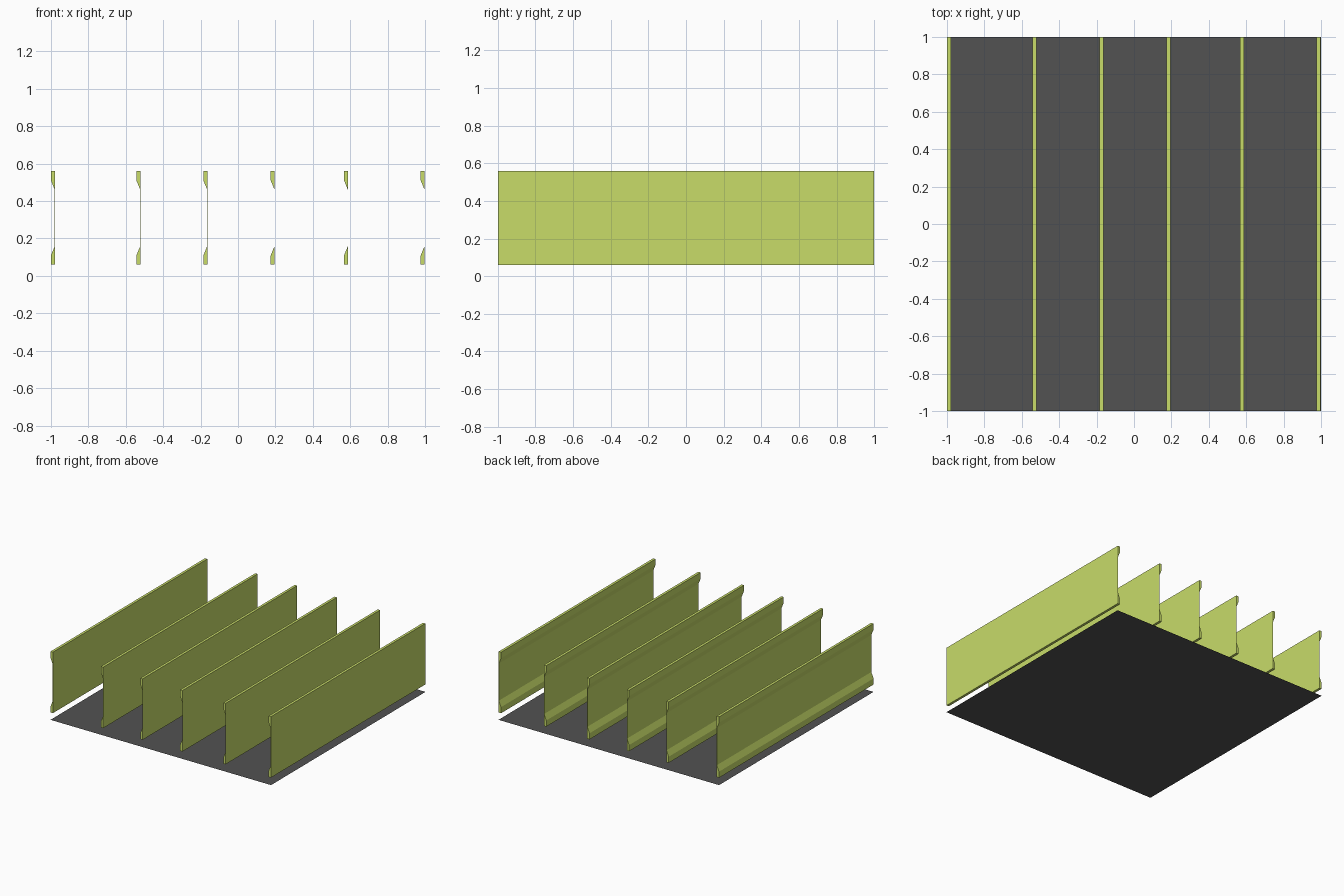
import bpy, bmesh

if "Cube" in bpy.data.objects:
    bpy.data.objects.remove(bpy.data.objects["Cube"])


def material(name, rgb):
    m = bpy.data.materials.new(name)
    m.diffuse_color = (*rgb, 1)
    m.use_nodes = True
    m.node_tree.nodes["Principled BSDF"].inputs["Base Color"].default_value = m.diffuse_color
    return m


def add_object(name, bm, mat):
    mesh = bpy.data.meshes.new(name)
    bmesh.ops.recalc_face_normals(bm, faces=bm.faces)
    bm.to_mesh(mesh)
    bm.free()
    mesh.materials.append(mat)
    obj = bpy.data.objects.new(name, mesh)
    bpy.context.collection.objects.link(obj)
    return obj


green = material("lime_green", (0.577, 0.716, 0.141))
dark = material("dark_grey", (0.084, 0.084, 0.084))

# Flat backing sheet on the ground
bm = bmesh.new()
bmesh.ops.create_grid(bm, x_segments=1, y_segments=1, size=1)
add_object("backing_panel", bm, dark)

# Slat section: flat on the right, thin web with thickened edges on the left
WIDTH, WEB, HALF, MID_Z = 0.021, 0.0012, 0.25, 0.31
half_profile = [(WIDTH, HALF), (0, HALF), (0, 0.2), (WIDTH - WEB, 0.152)]
profile = half_profile + [(x, -z) for x, z in reversed(half_profile)]


def slat(name, left):
    bm = bmesh.new()
    face = bm.faces.new([bm.verts.new((left + x, -1, MID_Z + z)) for x, z in profile])
    ext = bmesh.ops.extrude_face_region(bm, geom=[face], use_keep_orig=True)
    moved = [v for v in ext["geom"] if isinstance(v, bmesh.types.BMVert)]
    bmesh.ops.translate(bm, verts=moved, vec=(0, 2, 0))
    add_object(name, bm, green)


# Row of upright slats
for i, left in enumerate((-1.0, -0.543, -0.185, 0.175, 0.567, 0.977), 1):
    slat(f"slat_{i}", left)
